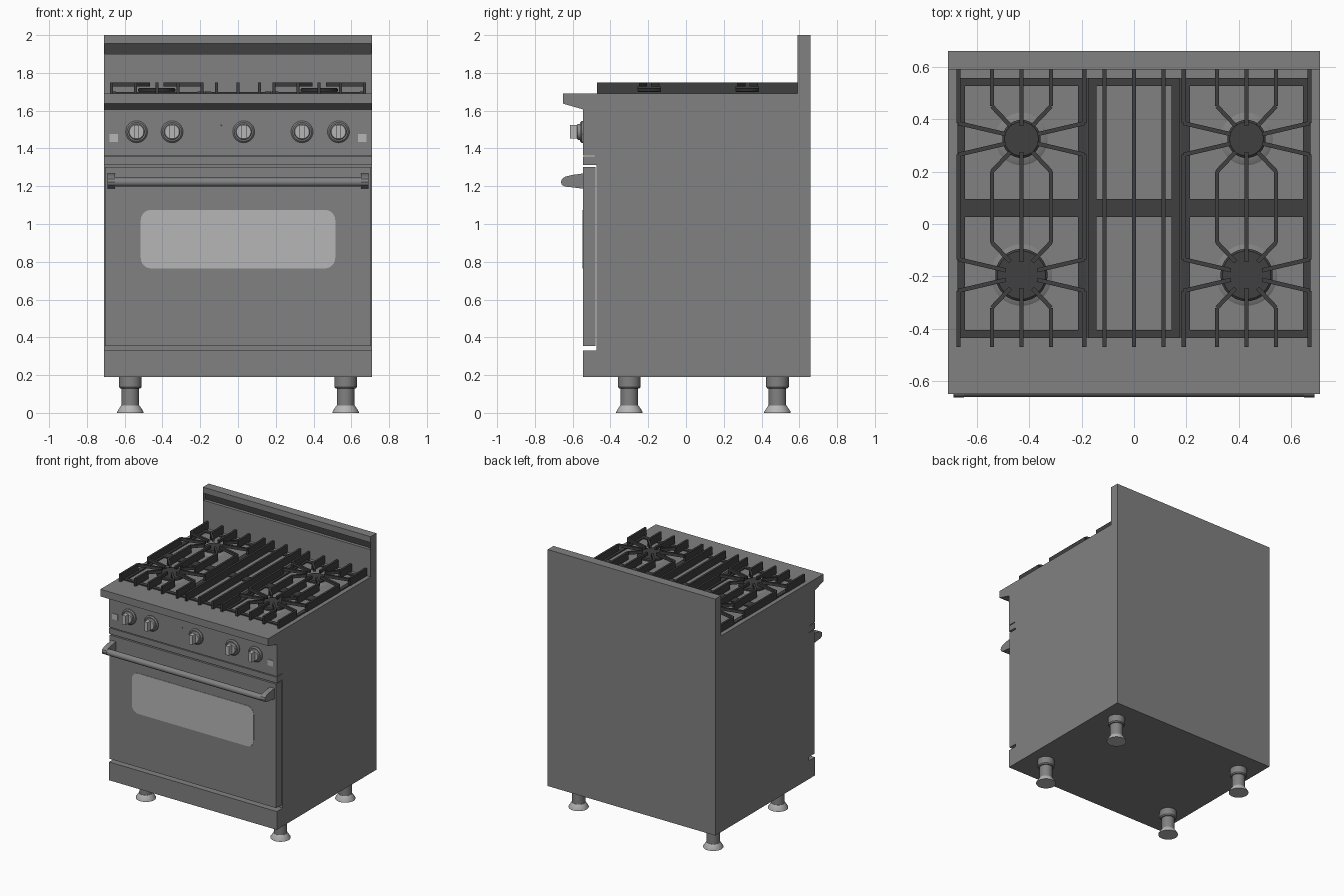
import bpy, bmesh, math
from mathutils import Matrix, Vector

if "Cube" in bpy.data.objects:
    bpy.data.objects.remove(bpy.data.objects["Cube"])


def material(name, v):
    m = bpy.data.materials.new(name)
    m.diffuse_color = (v, v, v, 1)
    m.use_nodes = True
    m.node_tree.nodes["Principled BSDF"].inputs["Base Color"].default_value = m.diffuse_color
    return m


STEEL = material("steel grey", 0.22)
LIGHT = material("light grey", 0.47)
IRON = material("cast iron", 0.05)


def finish(name, bm, mat, smooth=False):
    bmesh.ops.recalc_face_normals(bm, faces=bm.faces)
    me = bpy.data.meshes.new(name)
    bm.to_mesh(me)
    bm.free()
    me.materials.append(mat)
    ob = bpy.data.objects.new(name, me)
    bpy.context.collection.objects.link(ob)
    if smooth:
        bpy.ops.object.select_all(action='DESELECT')
        ob.select_set(True)
        bpy.context.view_layer.objects.active = ob
        bpy.ops.object.shade_smooth_by_angle(angle=math.radians(35))
    return ob


def add_box(bm, x0, x1, y0, y1, z0, z1):
    m = Matrix.Translation(((x0 + x1) / 2, (y0 + y1) / 2, (z0 + z1) / 2)) @ \
        Matrix.Diagonal((x1 - x0, y1 - y0, z1 - z0, 1))
    bmesh.ops.create_cube(bm, size=1, matrix=m)


def box(name, mat, *dims):
    bm = bmesh.new()
    add_box(bm, *dims)
    return finish(name, bm, mat)


def add_bar(bm, p, q, z0, z1, w=0.016):
    """Upright flat bar between two points in plan."""
    p, q = Vector(p), Vector(q)
    d, c = q - p, (p + q) / 2
    m = Matrix.Translation((c.x, c.y, (z0 + z1) / 2)) @ \
        Matrix.Rotation(math.atan2(d.y, d.x), 4, 'Z') @ \
        Matrix.Diagonal((d.length, w, z1 - z0, 1))
    bmesh.ops.create_cube(bm, size=1, matrix=m)


def prism(name, pts, axis, a, b, mat, smooth=False):
    """Extrude a profile: (y, z) along x, or (x, z) along y."""
    bm = bmesh.new()
    vs = [bm.verts.new((a, u, v) if axis == 'X' else (u, a, v)) for u, v in pts]
    f = bm.faces.new(vs)
    r = bmesh.ops.extrude_face_region(bm, geom=[f])
    off = Vector((b - a, 0, 0)) if axis == 'X' else Vector((0, b - a, 0))
    bmesh.ops.translate(bm, vec=off, verts=[g for g in r["geom"] if isinstance(g, bmesh.types.BMVert)])
    return finish(name, bm, mat, smooth)


def lathe(name, prof, loc, mat, rot=None, n=32):
    """Turn an (r, z) profile into a closed round part."""
    bm = bmesh.new()
    m = Matrix.Translation(loc) @ (rot or Matrix())
    rings = [[bm.verts.new(m @ Vector((r * math.cos(2 * math.pi * i / n),
                                       r * math.sin(2 * math.pi * i / n), z)))
              for i in range(n)] for r, z in prof]
    for a, b in zip(rings, rings[1:]):
        for i in range(n):
            j = (i + 1) % n
            bm.faces.new((a[i], a[j], b[j], b[i]))
    bm.faces.new(rings[0])
    bm.faces.new(rings[-1])
    return finish(name, bm, mat, True)


TO_FRONT = Matrix.Rotation(math.pi / 2, 4, 'X')   # z axis -> -y
TO_SIDE = Matrix.Rotation(math.pi / 2, 4, 'Y')    # z axis -> +x
W = 0.71

# Body: side profile with kick panel, control panel, front lip and backguard
prism("body", [(0.66, 0.19), (-0.545, 0.19), (-0.545, 0.33), (-0.475, 0.33),
               (-0.475, 1.312), (-0.545, 1.312), (-0.545, 1.357), (-0.48, 1.357),
               (-0.48, 1.363), (-0.545, 1.363), (-0.545, 1.607), (-0.65, 1.637),
               (-0.65, 1.692), (0.59, 1.692), (0.59, 1.90), (0.62, 1.90),
               (0.62, 1.955), (0.59, 1.955), (0.59, 2.0), (0.66, 2.0)],
      'X', -W, W, STEEL)
box("backguard_vent", IRON, -W + 0.006, W - 0.006, 0.614, 0.621, 1.90, 1.955)
for s, side in ((-1, "left"), (1, "right")):
    a, b = sorted((s * W, s * (W - 0.006)))
    box(side + "_vent_end", STEEL, a, b, 0.59, 0.621, 1.90, 1.955)

# Oven door with rounded window
box("oven_door", STEEL, -0.705, 0.705, -0.545, -0.478, 0.355, 1.303)
pts = []
for cx, cz, a0 in ((0.46, 1.02, 0), (-0.46, 1.02, 90), (-0.46, 0.82, 180), (0.46, 0.82, 270)):
    for k in range(7):
        t = math.radians(a0 + 15 * k)
        pts.append((cx + 0.055 * math.cos(t), cz + 0.055 * math.sin(t)))
prism("door_window", pts, 'Y', -0.548, -0.541, LIGHT)

# Door handle
lathe("handle_bar", [(0.023, -0.66), (0.023, 0.66)], (0, -0.637, 1.222), STEEL, TO_SIDE)
for s, side in ((-1, "left"), (1, "right")):
    prism(side + "_handle_bracket",
          [(-0.54, 1.268), (-0.60, 1.26), (-0.64, 1.25), (-0.657, 1.238), (-0.662, 1.222),
           (-0.657, 1.207), (-0.64, 1.198), (-0.60, 1.194), (-0.54, 1.186)],
          'X', s * 0.65, s * 0.69, STEEL, True)
    # Small plates at the ends of the control panel
    box(side + "_panel_plate", LIGHT, s * 0.658 - 0.022, s * 0.658 + 0.022,
        -0.55, -0.542, 1.433, 1.477)

# Control knobs: bezel, dial and grip
for i, x in enumerate((-0.537, -0.349, 0.03, 0.339, 0.532), 1):
    o = (x, -0.54, 1.488)
    lathe(f"knob_bezel_{i}", [(0.058, 0), (0.058, 0.012), (0.05, 0.02), (0.042, 0.02)], o, STEEL, TO_FRONT)
    lathe(f"knob_dial_{i}", [(0.042, 0.015), (0.042, 0.032), (0.038, 0.037)], o, LIGHT, TO_FRONT)
    box(f"knob_grip_{i}", LIGHT, x - 0.014, x + 0.014, -0.615, -0.575, 1.453, 1.523)
lathe("indicator_light", [(0.005, 0), (0.005, 0.008)], (-0.088, -0.54, 1.522), IRON, TO_FRONT, 12)

# Feet
for x in (-0.57, 0.57):
    for y, where in ((-0.30, "front"), (0.484, "back")):
        tag = where + ("_left" if x < 0 else "_right")
        lathe(tag + "_leg", [(0.046, 0.035), (0.046, 0.13), (0.054, 0.13), (0.06, 0.138), (0.06, 0.195)],
              (x, y, 0), STEEL)
        lathe(tag + "_foot", [(0.07, 0), (0.07, 0.006), (0.048, 0.04)], (x, y, 0), LIGHT)

# Burners and side grates
Z0, ZB, ZF, Z1 = 1.69, 1.70, 1.728, 1.75
BACK, FRONT = 0.325, -0.195
for s, side in ((-1, "left"), (1, "right")):
    cx = s * 0.43
    for cy, r, base, where in ((BACK, 0.073, 0.105, "back"), (FRONT, 0.10, 0.122, "front")):
        tag = f"{where}_{side}_burner"
        lathe(tag + "_base", [(base, 1.689), (base - 0.012, 1.697), (r - 0.015, 1.702)], (cx, cy, 0), STEEL)
        lathe(tag + "_cap", [(r - 0.012, 1.70), (r, 1.703), (r, 1.714), (r - 0.008, 1.72)], (cx, cy, 0), IRON)
    bm = bmesh.new()
    # low frame
    for y0, y1 in ((0.527, 0.557), (0.027, 0.095), (-0.435, -0.405)):
        add_box(bm, cx - 0.24, cx + 0.24, y0, y1, Z0, ZB)
    for xa, xb in ((0.178, 0.214), (0.645, 0.675)):
        a, b = sorted((s * xa, s * xb))
        add_box(bm, a, b, -0.435, 0.557, Z0, ZB + 0.001)
    # bars with fingers bent toward each burner: offset, kink, tip x, tip y
    for dx, k, tx, ty in ((0.24, 0.06, 0.06, 0.018), (0.113, 0.125, 0.042, 0.05), (0, 0.125, 0, 0.05)):
        for m in ((-1, 1) if dx else (1,)):
            x = cx + m * dx
            for y0, y1 in ((BACK + k, 0.59), (FRONT + k, BACK - k), (-0.47, FRONT - k)):
                add_bar(bm, (x, y0), (x, y1), Z0, Z1)
            for cy in (BACK, FRONT):
                for n in (-1, 1):
                    add_bar(bm, (x, cy + n * k), (cx + m * tx, cy + n * ty), ZF, Z1)
    finish(side + "_grate", bm, IRON)

# Centre grate
bm = bmesh.new()
for y0, y1 in ((0.527, 0.557), (0.027, 0.095), (-0.435, -0.405)):
    add_box(bm, -0.175, 0.175, y0, y1, Z0, ZB)
for s in (-1, 1):
    add_box(bm, s * 0.159 - 0.016, s * 0.159 + 0.016, -0.435, 0.557, Z0, ZB + 0.001)
for x in (-0.113, 0, 0.113):
    add_bar(bm, (x, -0.47), (x, 0.59), Z0, Z1)
finish("centre_grate", bm, IRON)
